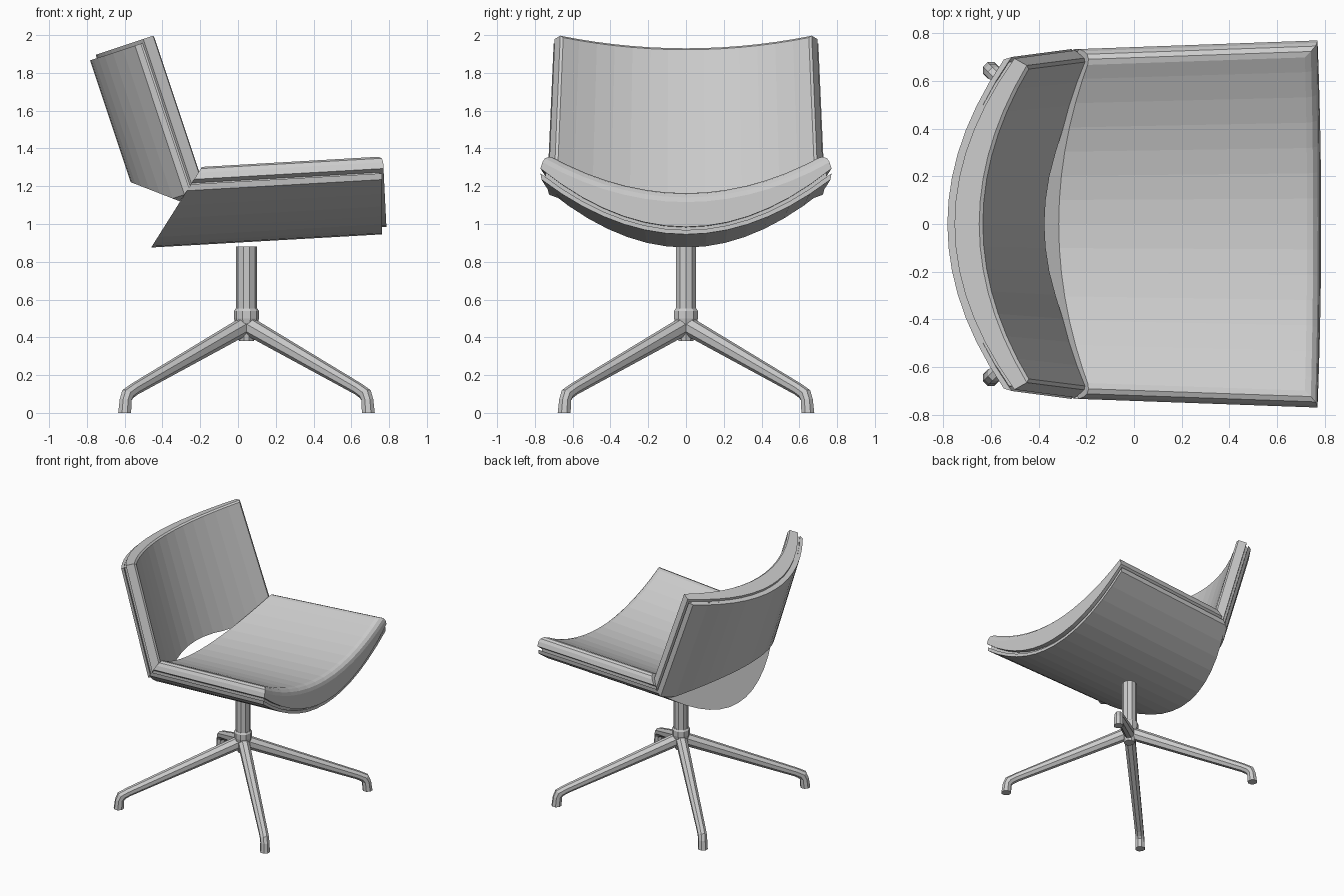
import bpy, bmesh, math
from mathutils import Vector

cube = bpy.data.objects.get("Cube")
if cube:
    bpy.data.objects.remove(cube)

grey = bpy.data.materials.new("plain grey")
grey.use_nodes = True
grey.diffuse_color = (0.6, 0.6, 0.6, 1)
grey.node_tree.nodes["Principled BSDF"].inputs["Base Color"].default_value = (0.6, 0.6, 0.6, 1)


def finish(name, bm):
    bmesh.ops.recalc_face_normals(bm, faces=bm.faces)
    mesh = bpy.data.meshes.new(name)
    bm.to_mesh(mesh)
    bm.free()
    mesh.materials.append(grey)
    obj = bpy.data.objects.new(name, mesh)
    bpy.context.collection.objects.link(obj)
    return obj


def loft(bm, rings):
    """Skin closed rings of points and cap both ends."""
    loops = [[bm.verts.new(p) for p in ring] for ring in rings]
    n = len(loops[0])
    for a, b in zip(loops, loops[1:]):
        for i in range(n):
            j = (i + 1) % n
            bm.faces.new((a[i], a[j], b[j], b[i]))
    bm.faces.new(loops[0])
    bm.faces.new(loops[-1])


def hit(p, d, plane):
    """Distance along d from p to a plane given as (point, normal)."""
    co, no = plane
    return (co - p).dot(no) / d.dot(no)


def curved_panel(name, frame, outer, inner, start, ends, taper, round_off=0, segs=2):
    """Dished slab: outer and inner are (half width, centre, rise) parabolas
    swept along a direction and trimmed by start and end planes."""
    origin, up, along = frame
    steps = 14
    bm = bmesh.new()
    rows = []
    for i in range(steps + 1):
        t = 2 * i / steps - 1
        row = []
        for width, centre, rise in (outer, inner):
            p = origin + up * (centre + rise * t * t)
            for s in (hit(p, along, start), min(hit(p, along, e) for e in ends)):
                q = p + along * s
                q.y = t * width * (1 + taper * s)
                row.append(bm.verts.new(q))
        rows.append(row)
    for a, b in zip(rows, rows[1:]):
        for i, j in ((0, 1), (1, 3), (3, 2), (2, 0)):
            bm.faces.new((a[i], a[j], b[j], b[i]))
    for r in (rows[0], rows[-1]):
        bm.faces.new((r[0], r[1], r[3], r[2]))
    if round_off:
        # soften the exposed rim of the inner surface
        pairs = [(a[2], b[2]) for a, b in zip(rows, rows[1:])]
        pairs += [(r[2], r[3]) for r in (rows[0], rows[-1])]
        rim = [bm.edges.get(p) for p in pairs]
        bmesh.ops.bevel(bm, geom=rim, offset=round_off, segments=segs,
                        profile=0.5, affect='EDGES')
    return finish(name, bm)


def plane(x, z, nx, nz):
    return Vector((x, 0, z)), Vector((nx, 0, nz))


# shared mitre where the seat meets the backrest
mitre = plane(-0.46, 0.875, 1, -0.63)

# seat: swept backwards from the front edge
seat = Vector((0.76, 0, 0)), Vector((0, 0, 1)), Vector((-1, 0, -0.057))
curved_panel("seat_shell", seat, (0.765, 0.945, 0.29), (0.77, 0.968, 0.3),
             plane(0.763, 1.1, 1, 0), [mitre], -0.047)
curved_panel("seat_seam", seat, (0.745, 0.966, 0.28), (0.745, 0.99, 0.285),
             plane(0.75, 1.1, 1, 0), [mitre], -0.047)
curved_panel("seat_cushion", seat, (0.77, 0.983, 0.31), (0.745, 1.165, 0.21),
             plane(0.77, 1.3, 1, 0.05), [mitre], -0.047, 0.05, 3)

# backrest: swept down from the top edge, arched underneath
back = (Vector((-0.44, 0, 2.0)), Vector((0.949, 0, 0.316)), Vector((0.316, 0, -0.949)))
arch = plane(-0.59, 1.23, 0.39, 1)
top = plane(-0.44, 2.0, 0.316, -0.949)
low_top = plane(-0.434, 1.982, 0.316, -0.949)
curved_panel("back_shell", back, (0.69, -0.368, 0.25), (0.7, -0.342, 0.258),
             low_top, [arch, mitre], 0.06)
curved_panel("back_seam", back, (0.68, -0.345, 0.25), (0.68, -0.325, 0.255),
             low_top, [arch, mitre], 0.06)
curved_panel("back_cushion", back, (0.695, -0.33, 0.265), (0.66, -0.209, 0.209),
             top, [arch, mitre], 0.06, 0.012, 1)

# pedestal: column and hub turned on the same axis
AXIS = 0.045


def turned(name, profile, sides=10):
    bm = bmesh.new()
    loft(bm, [[(AXIS + r * math.cos(math.tau * i / sides),
                r * math.sin(math.tau * i / sides), z) for i in range(sides)]
              for r, z in profile])
    return finish(name, bm)


turned("column", [(0.055, 0.5), (0.055, 0.88)])
turned("hub", [(0.04, 0.38), (0.048, 0.42), (0.066, 0.5), (0.066, 0.54), (0.058, 0.552)])

# legs: stations of reach, height, half width, half depth, tilt in degrees
STATIONS = [(0.02, 0.458, 0.043, 0.05, 66), (0.84, 0.125, 0.034, 0.033, 66),
            (0.888, 0.1, 0.034, 0.038, 35), (0.905, 0.07, 0.034, 0.034, 5),
            (0.912, 0, 0.037, 0.037, 0)]
for k, label in enumerate(("front_left", "back_left", "back_right", "front_right")):
    heading = math.radians(45 + 90 * k)
    radial = Vector((math.cos(heading), math.sin(heading), 0))
    side = Vector((-radial.y, radial.x, 0))
    rings = []
    for reach, z, w, h, tilt in STATIONS:
        a = math.radians(tilt)
        depth = radial * math.cos(a) + Vector((0, 0, math.sin(a)))
        centre = Vector((AXIS, 0, z)) + radial * reach
        rings.append([centre + side * w * math.cos(u) + depth * h * math.sin(u)
                      for u in (math.tau * (i + 0.5) / 8 for i in range(8))])
    bm = bmesh.new()
    loft(bm, rings)
    finish(label + "_leg", bm)
